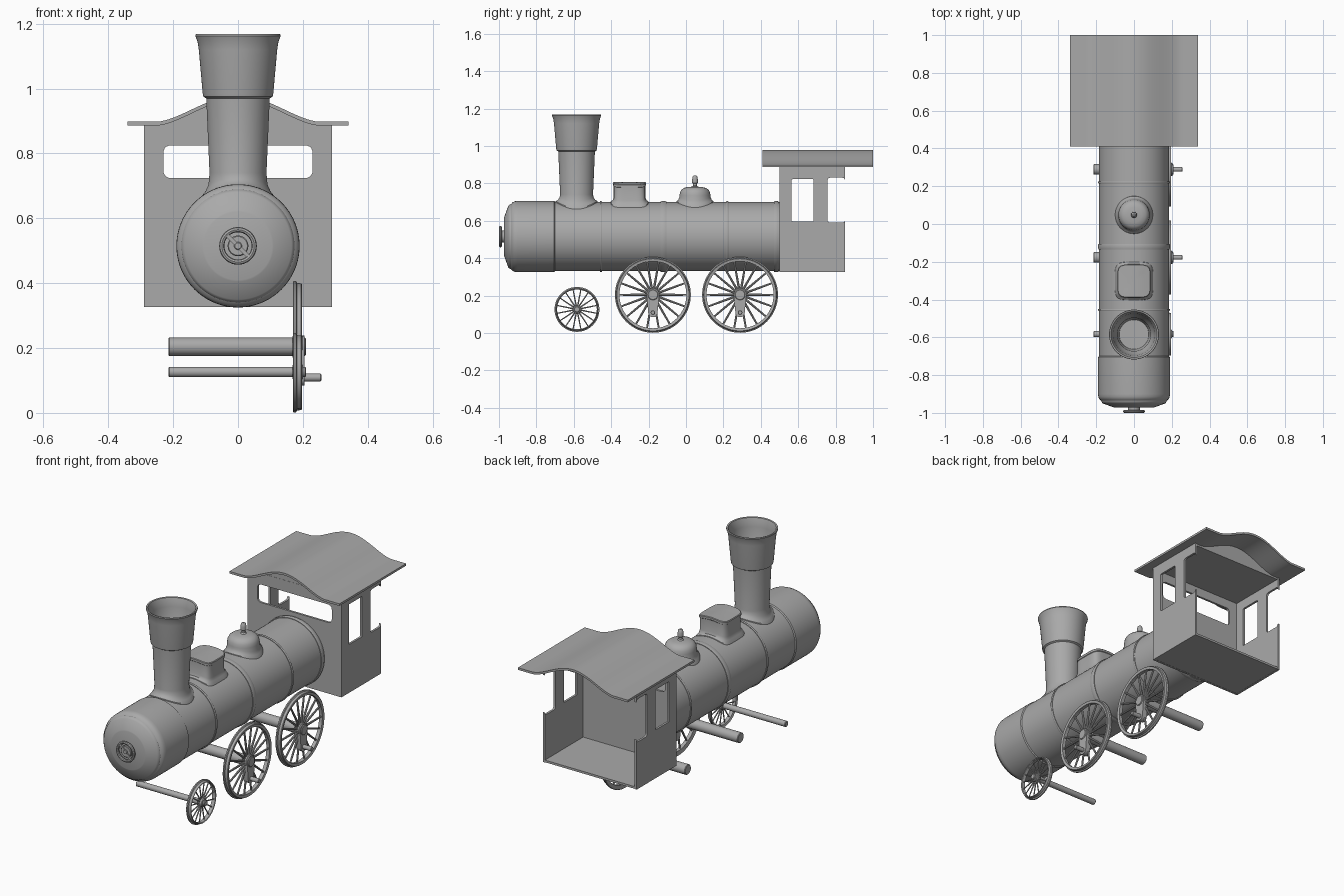
import bpy, bmesh, math
from mathutils import Matrix, Vector

if "Cube" in bpy.data.objects:
    bpy.data.objects.remove(bpy.data.objects["Cube"])

GREY = bpy.data.materials.new("plain grey")
GREY.diffuse_color = (0.4, 0.4, 0.4, 1)
GREY.use_nodes = True
GREY.node_tree.nodes["Principled BSDF"].inputs["Base Color"].default_value = GREY.diffuse_color
CZ = 0.515                       # boiler axis height
AXIS = {'z': Matrix.Identity(4),
        'x': Matrix.Rotation(math.pi / 2, 4, 'Y'),
        'y': Matrix.Rotation(-math.pi / 2, 4, 'X')}
FRONT = Matrix.Rotation(math.pi / 2, 4, 'X')                     # plate drawn in x, z
SIDE = Matrix(((0, 0, 1, 0), (1, 0, 0, 0), (0, 1, 0, 0), (0, 0, 0, 1)))  # plate in y, z


def finish(name, bm, angle=35):
    bmesh.ops.remove_doubles(bm, verts=bm.verts, dist=1e-5)
    bmesh.ops.recalc_face_normals(bm, faces=bm.faces)
    me = bpy.data.meshes.new(name)
    bm.to_mesh(me)
    bm.free()
    me.materials.clear()
    me.materials.append(GREY)
    me.shade_smooth()
    me.set_sharp_from_angle(angle=math.radians(angle))
    ob = bpy.data.objects.new(name, me)
    bpy.context.collection.objects.link(ob)
    return ob


def skin(bm, rings, closed=False):
    """Bridge rings of points into a quad skin."""
    vs = [[bm.verts.new(p) for p in ring] for ring in rings]
    n = len(vs[0])
    for i in range(len(vs) if closed else len(vs) - 1):
        a, b = vs[i], vs[(i + 1) % len(vs)]
        for j in range(n):
            k = (j + 1) % n
            bm.faces.new((a[j], a[k], b[k], b[j]))


def lathe(bm, profile, loc, axis, closed=False, n=64):
    m = Matrix.Translation(loc) @ AXIS[axis]
    skin(bm, [[m @ Vector((r * math.cos(2 * math.pi * j / n), r * math.sin(2 * math.pi * j / n), t))
               for j in range(n)] for r, t in profile], closed)


def rod(bm, r, t0, t1, loc, axis, n=32):
    b = min(0.003, r * 0.2)
    lathe(bm, [(0, t0), (r - b, t0), (r, t0 + b), (r, t1 - b), (r - b, t1), (0, t1)], loc, axis, n=n)


def fitting(name, y, layers, square=0):
    """Stack of outlines; 's' layers follow the boiler's curve, 'z' layers are level."""
    bm, n, rings = bmesh.new(), 64, []
    for size, kind, val in layers:
        ring = []
        for j in range(n):
            a = 2 * math.pi * (j + 0.5) / n
            c, s = math.cos(a), math.sin(a)
            k = (abs(c) ** square + abs(s) ** square) ** (-1 / square) if square else 1
            px, py = c * k * size, s * k * size
            ring.append((px, y + py, val if kind == 'z' else CZ + math.sqrt(val ** 2 - px ** 2)))
        rings.append(ring)
    skin(bm, rings)
    return finish(name, bm)


def rounded(pts, r, seg=5):
    """Fillet each corner of a polygon."""
    out = []
    for i, p in enumerate(pts):
        p = Vector(p)
        a = p + (Vector(pts[i - 1]) - p).normalized() * r
        b = p + (Vector(pts[(i + 1) % len(pts)]) - p).normalized() * r
        for s in range(seg + 1):
            t = s / seg
            out.append(a * (1 - t) ** 2 + p * 2 * t * (1 - t) + b * t * t)
    return out


def rect(x0, x1, y0, y1):
    return [(x0, y0), (x1, y0), (x1, y1), (x0, y1)]


def plate(name, loops, thick, frame, loc):
    cu = bpy.data.curves.new(name + "_outline", 'CURVE')
    cu.dimensions, cu.fill_mode, cu.extrude = '2D', 'BOTH', thick / 2
    for loop in loops:
        sp = cu.splines.new('POLY')
        sp.points.add(len(loop) - 1)
        for q, p in zip(sp.points, loop):
            q.co = (p[0], p[1], 0, 1)
        sp.use_cyclic_u = True
    tmp = bpy.data.objects.new(name + "_outline", cu)
    bpy.context.collection.objects.link(tmp)
    me = bpy.data.meshes.new_from_object(tmp.evaluated_get(bpy.context.evaluated_depsgraph_get()))
    bm = bmesh.new()
    bm.from_mesh(me)
    bpy.data.objects.remove(tmp)
    bpy.data.curves.remove(cu)
    bpy.data.meshes.remove(me)
    bm.transform(Matrix.Translation(loc) @ frame)
    return finish(name, bm)


# Boiler with domed front
bm = bmesh.new()
lathe(bm, [(0, -0.968), (0.105, -0.972), (0.11, -0.97), (0.165, -0.95), (0.172, -0.942), (0.174, -0.935),
           (0.183, -0.928), (0.189, -0.915), (0.19, -0.9), (0.19, -0.705), (0.185, -0.7),
           (0.185, 0.5), (0, 0.5)], (0, 0, CZ), 'y', n=96)
finish("boiler", bm)

# Boiler bands
for i, (y, w) in enumerate([(-0.455, 0.012), (-0.12, 0.03), (0.22, 0.012), (0.482, 0.025)]):
    bm = bmesh.new()
    lathe(bm, [(0.18, -w / 2), (0.188, -w / 2), (0.19, -w / 4), (0.19, w / 4), (0.188, w / 2),
               (0.18, w / 2)], (0, y, CZ), 'y', True, 96)
    finish(f"boiler_band_{i + 1}", bm)

# Front door handwheel
bm = bmesh.new()
lathe(bm, [(0.05 + 0.008 * math.cos(a), -0.992 + 0.008 * math.sin(a))
           for a in [k * math.pi / 4 for k in range(8)]], (0, 0, CZ), 'y', True, 48)
rod(bm, 0.032, -0.992, -0.96, (0, 0, CZ), 'y')
rod(bm, 0.012, -0.998, -0.96, (0, 0, CZ), 'y')
bar = bmesh.ops.create_cube(bm, size=1, matrix=Matrix.Translation((0, -0.992, CZ))
                            @ Matrix.Rotation(math.pi / 4, 4, 'Y') @ Matrix.Diagonal((0.1, 0.01, 0.012, 1)))
finish("door_handwheel", bm)

# Smokestack, hollow
fitting("smokestack", -0.585, [
    (0.113, 's', 0.184), (0.112, 's', 0.19), (0.1, 's', 0.196), (0.091, 's', 0.21), (0.088, 'z', 0.74),
    (0.098, 'z', 0.97), (0.107, 'z', 0.975), (0.109, 'z', 0.985), (0.121, 'z', 1.12), (0.125, 'z', 1.145),
    (0.132, 'z', 1.163), (0.13, 'z', 1.168), (0.122, 'z', 1.166), (0.115, 'z', 1.145), (0.111, 'z', 1.12),
    (0.099, 'z', 0.985), (0.088, 'z', 0.97), (0.078, 'z', 0.74), (0, 'z', 0.74)])

# Sand box
fitting("sand_box", -0.302, [
    (0.101, 's', 0.184), (0.1, 's', 0.189), (0.09, 's', 0.196), (0.085, 's', 0.21), (0.085, 's', 0.275),
    (0.088, 's', 0.278), (0.088, 's', 0.289), (0.085, 's', 0.292), (0.05, 's', 0.292), (0, 's', 0.292)], 5)

# Steam dome with finial
fitting("steam_dome", 0.048, [
    (0.1, 's', 0.184), (0.099, 's', 0.189), (0.09, 's', 0.196), (0.084, 's', 0.21), (0.083, 'z', 0.735),
    (0.08, 'z', 0.752), (0.073, 'z', 0.765), (0.06, 'z', 0.775), (0.04, 'z', 0.78), (0.016, 'z', 0.782),
    (0.01, 'z', 0.788), (0.01, 'z', 0.798), (0.015, 'z', 0.803), (0.015, 'z', 0.822), (0.012, 'z', 0.836),
    (0.006, 'z', 0.842), (0, 'z', 0.843)])


# Cab roof and the filler under its arch
def arch(x):
    a = min(abs(x) / 0.25, 1)
    return 0.886 + 0.08 * (0.5 + 0.5 * math.cos(math.pi * a)) ** 0.8


xs = [-0.34 + 0.68 * i / 48 for i in range(49)]
plate("cab_roof", [[(x, arch(x)) for x in xs] + [(x, arch(x) + 0.012) for x in reversed(xs)]],
      0.59, FRONT, (0, 0.705, 0))
inner = [-0.288 + 0.576 * i / 40 for i in range(41)]
plate("cab_ceiling", [[(-0.288, 0.876), (0.288, 0.876)] + [(x, arch(x) + 0.002) for x in reversed(inner)]],
      0.345, FRONT, (0, 0.6735, 0))

# Cab walls and floor
plate("cab_front_wall", [rect(-0.29, 0.29, 0.327, 0.888),
                         rounded(rect(-0.23, 0.23, 0.724, 0.825), 0.025)], 0.012, FRONT, (0, 0.506, 0))
edge = rounded([(0.85, 0.59), (0.757, 0.59), (0.757, 0.83), (0.85, 0.83)], 0.016)
wall = [(0.5, 0.327), (0.85, 0.327)] + edge + [(0.85, 0.888), (0.5, 0.888)]
for name, x in (("left", -0.284), ("right", 0.284)):
    plate(f"cab_{name}_wall", [wall, rounded(rect(0.565, 0.682, 0.597, 0.822), 0.005)],
          0.012, SIDE, (x, 0, 0))
plate("cab_floor", [rect(-0.289, 0.289, 0.328, 0.34)], 0.348, FRONT, (0, 0.675, 0))


# Spoked wheels, on the right side only, with axles reaching across
def wheel(name, y, z, r, spokes, rim, hub, axle, crank):
    bm = bmesh.new()
    lathe(bm, [(r - rim, 0.174), (r - 0.002, 0.17), (r, 0.172), (r, 0.179), (r - 0.006, 0.182),
               (r - 0.008, 0.195), (r - 0.01, 0.197), (r - rim, 0.194)], (0, y, z), 'x', True)
    rod(bm, hub, 0.168, 0.2, (0, y, z), 'x')
    for i in range(spokes):
        turn = Matrix.Rotation(2 * math.pi * (i + 0.5) / spokes, 4, 'X')
        length = r - rim + 0.003
        bmesh.ops.create_cone(bm, segments=8, radius1=r * 0.034, radius2=r * 0.024, depth=length,
                              matrix=Matrix.Translation((0.184, y, z)) @ turn
                              @ Matrix.Translation((0, 0, length / 2)))
    finish(name, bm)
    bm = bmesh.new()
    rod(bm, axle, -0.215, 0.21, (0, y, z), 'x')
    finish(name + "_axle", bm)
    if crank:
        drop, ends = 0.095, []
        for k in range(13):
            a = math.pi * k / 12
            ends.append((y + 0.034 * math.cos(a), z + 0.034 * math.sin(a)))
        for k in range(13):
            a = math.pi + math.pi * k / 12
            ends.append((y + 0.025 * math.cos(a), z - drop + 0.025 * math.sin(a)))
        plate(name + "_crank", [ends], 0.03, SIDE, (0.19, 0, 0))
        bm = bmesh.new()
        rod(bm, 0.012, 0.19, 0.257, (0, y, z - drop), 'x')
        finish(name + "_crank_pin", bm)


wheel("small_wheel", -0.583, 0.126, 0.12, 16, 0.014, 0.024, 0.016, False)
wheel("front_driving_wheel", -0.177, 0.204, 0.203, 18, 0.024, 0.036, 0.028, True)
wheel("rear_driving_wheel", 0.289, 0.204, 0.203, 18, 0.024, 0.036, 0.028, True)
